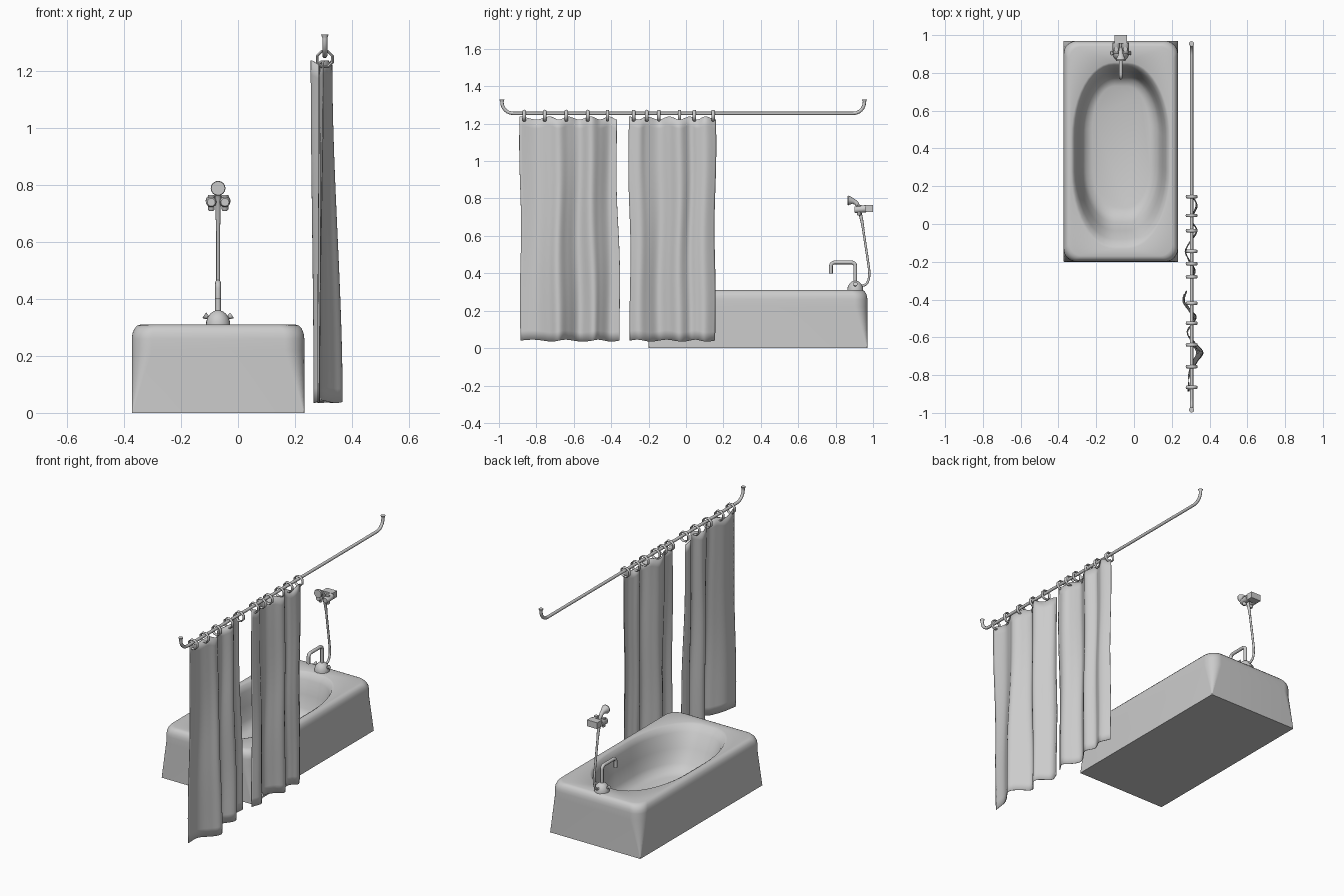
import bpy, bmesh, math
from mathutils import Vector

if "Cube" in bpy.data.objects:
    bpy.data.objects.remove(bpy.data.objects["Cube"])

CX = -0.07     # centre line of bath and taps
ROD_X, ROD_Z = 0.305, 1.255


def finish(name, bm, angle=40):
    bmesh.ops.remove_doubles(bm, verts=bm.verts, dist=0.00005)
    bmesh.ops.recalc_face_normals(bm, faces=bm.faces)
    me = bpy.data.meshes.new(name)
    bm.to_mesh(me)
    bm.free()
    ob = bpy.data.objects.new(name, me)
    bpy.context.collection.objects.link(ob)
    bpy.ops.object.select_all(action='DESELECT')
    ob.select_set(True)
    bpy.context.view_layer.objects.active = ob
    bpy.ops.object.shade_smooth_by_angle(angle=math.radians(angle))
    return ob


def loft(name, rings, angle=40, loop=False):
    bm = bmesh.new()
    rows = [[bm.verts.new(p) for p in r] for r in rings]
    n = len(rows[0])
    pairs = list(zip(rows, rows[1:])) + ([(rows[-1], rows[0])] if loop else [])
    for a, b in pairs:
        for i in range(n):
            j = (i + 1) % n
            bm.faces.new((a[i], a[j], b[j], b[i]))
    if not loop:
        bm.faces.new(rows[0])
        bm.faces.new(rows[-1])
    return finish(name, bm, angle)


def circle(c, d, r, n=12):
    d = Vector(d).normalized()
    ref = Vector((1, 0, 0)) if abs(d.x) < 0.9 else Vector((0, 0, 1))
    u = (ref - d * ref.dot(d)).normalized()
    v = d.cross(u)
    return [Vector(c) + u * r * math.cos(2 * math.pi * i / n) + v * r * math.sin(2 * math.pi * i / n)
            for i in range(n)]


def tube(name, pts, radii, n=12):
    pts = [Vector(p) for p in pts]
    if not isinstance(radii, (list, tuple)):
        radii = [radii] * len(pts)
    last = len(pts) - 1
    return loft(name, [circle(p, pts[min(i + 1, last)] - pts[max(i - 1, 0)], radii[i], n)
                       for i, p in enumerate(pts)])


def yz(x, pts):
    return [(x, y, z) for y, z in pts]


def bend(y, z, r, a0, a1, n=6):
    return [(y + r * math.cos(math.radians(a0 + (a1 - a0) * i / n)),
             z + r * math.sin(math.radians(a0 + (a1 - a0) * i / n))) for i in range(n + 1)]


def smooth_path(pts, steps=6):
    p = [Vector(q) for q in pts]
    p = [2 * p[0] - p[1]] + p + [2 * p[-1] - p[-2]]
    out = []
    for a, b, c, d in zip(p, p[1:], p[2:], p[3:]):
        for s in range(steps):
            t = s / steps
            out.append(0.5 * (2 * b + (c - a) * t + (2 * a - 5 * b + 4 * c - d) * t ** 2
                              + (3 * b - a - 3 * c + d) * t ** 3))
    return out + [p[-2]]


# Bath: rounded rectangles lofted up the outside, over the rim and into the bowl
def bath_ring(hw, y0, y1, rx, ry, z, k=12):
    pts = []
    for q, (sx, sy) in enumerate(((1, 1), (-1, 1), (-1, -1), (1, -1))):
        cx = CX + sx * (hw - rx)
        cy = (y1 - ry) if sy > 0 else (y0 + ry)
        for i in range(k + 1):
            a = math.pi / 2 * (q + i / k)
            pts.append((cx + rx * math.cos(a), cy + ry * math.sin(a), z))
    return pts


levels = [(0.303, -0.20, 0.97, 0.002, 0.002, 0.0)]
levels += [(0.303, -0.20, 0.97, 0.07, 0.07, 0.22)]
for i in range(5):
    a = math.pi / 2 * i / 4
    e, h = 0.03 * (1 - math.cos(a)), 0.05 * math.sin(a)
    levels.append((0.303 - e, -0.20 + e, 0.97 - e, 0.07, 0.07, 0.26 + h))
levels += [
    (0.262, -0.13, 0.855, 0.225, 0.40, 0.31),
    (0.250, -0.115, 0.845, 0.215, 0.39, 0.304),
    (0.238, -0.08, 0.825, 0.205, 0.37, 0.27),
    (0.222, -0.035, 0.805, 0.19, 0.34, 0.19),
    (0.205, 0.01, 0.785, 0.17, 0.30, 0.115),
    (0.185, 0.045, 0.765, 0.15, 0.26, 0.08),
    (0.150, 0.085, 0.73, 0.12, 0.22, 0.065)]
loft("bath", [bath_ring(*l) for l in levels], 60)

# Mixer tap: domed base, spout, two knobs
TY = 0.905
tube("tap_base", [(CX, TY, z) for z in (0.305, 0.32, 0.335, 0.348, 0.357, 0.361)],
     [0.043, 0.042, 0.037, 0.028, 0.016, 0.004], 20)
for s, side in ((-1, "left"), (1, "right")):
    ax = Vector((s * 0.8, 0, 0.55)).normalized()
    o = Vector((CX + s * 0.024, TY, 0.326))
    tube(side + "_knob", [o, o + ax * 0.016, o + ax * 0.017, o + ax * 0.03],
         [0.006, 0.006, 0.008, 0.012])
spout = [(TY, 0.34), (TY, 0.36)] + bend(TY - 0.02, 0.438, 0.02, 0, 90) \
    + bend(0.795, 0.438, 0.02, 90, 180) + [(0.775, 0.40)]
tube("spout", yz(CX, spout), 0.010)

# Hand shower: hose, handle, head and wall holder
hose = smooth_path(yz(CX, [(0.915, 0.337), (0.95, 0.335), (0.972, 0.355), (0.98, 0.40),
                           (0.972, 0.47), (0.957, 0.57), (0.945, 0.65)]))
tube("hose", hose, 0.0065, 10)
handle = smooth_path(yz(CX, [(0.947, 0.64), (0.938, 0.69), (0.924, 0.745), (0.913, 0.772),
                             (0.893, 0.788)]), 4)
tube("shower_handle", handle, [0.007 + 0.006 * i / (len(handle) - 1) for i in range(len(handle))])
tube("shower_head", yz(CX, [(0.91, 0.775), (0.895, 0.785), (0.88, 0.788), (0.869, 0.789), (0.863, 0.789)]),
     [0.011, 0.014, 0.021, 0.026, 0.024], 16)


def box(name, x0, x1, y0, y1, z0, z1):
    loft(name, [[(x0, y0, z), (x1, y0, z), (x1, y1, z), (x0, y1, z)] for z in (z0, z1)], 30)


box("holder_plate", CX - 0.034, CX + 0.034, 0.955, 1.0, 0.727, 0.765)
for s, side in ((-1, "left"), (1, "right")):
    x = CX + s * 0.024
    tube(side + "_holder_fork", [(x, 0.90, 0.74), (x, 0.905, 0.74), (x, 0.96, 0.745)],
         [0.014, 0.018, 0.02], 14)
    tube(side + "_holder_prong", [(x, 0.925, 0.71), (x, 0.925, 0.715), (x, 0.925, 0.765)],
         [0.008, 0.012, 0.012])

# Curtain rod with upturned flared ends
rod = [(-0.984, 1.33), (-0.984, 1.318)] + bend(-0.924, 1.315, 0.06, 180, 270) \
    + bend(0.894, 1.315, 0.06, 270, 360) + [(0.954, 1.318), (0.954, 1.33)]
m = len(rod) - 2
tube("curtain_rod", yz(ROD_X, rod), [0.014] + [0.009] * m + [0.014])

# Curtain rings: octagonal hoops hanging on the rod
for n, y in enumerate((-0.865, -0.755, -0.64, -0.525, -0.42, -0.28, -0.21, -0.145, -0.035, 0.045, 0.145)):
    hoop = []
    for i in range(8):
        a = 2 * math.pi * (i + 0.5) / 8
        d = Vector((-math.sin(a), 0, math.cos(a)))
        u = Vector((math.cos(a), 0, math.sin(a)))
        c = Vector((ROD_X, y, 1.243)) + u * 0.029
        hoop.append([c + u * 0.005 * math.cos(b) + Vector((0, 0.009, 0)) * math.sin(b)
                     for b in (2 * math.pi * k / 8 for k in range(8))])
    loft("curtain_ring_%d" % (n + 1), hoop, 50, True)


# Curtains: fold profiles at top and bottom, blended down the height
def curtain(name, top, bottom, nz=24):
    t = smooth_path([(x, y, 0) for x, y in top])
    b = smooth_path([(x, y, 0) for x, y in bottom])
    bm = bmesh.new()
    grid = []
    for k in range(nz + 1):
        f = k / nz
        row = []
        for i, (p, q) in enumerate(zip(t, b)):
            g = f * f * (3 - 2 * f)
            x = p.x + (q.x - p.x) * g
            y = p.y + (q.y - p.y) * g + 0.006 * math.sin(f * 7 + p.y * 9) * math.sin(math.pi * f)
            zt = 1.23 + 0.008 * math.cos(i * math.pi / 6)
            zb = 0.04 + 0.005 * math.sin(i * 0.35)
            row.append(bm.verts.new((x, y, zt + (zb - zt) * f)))
        grid.append(row)
    for r, s in zip(grid, grid[1:]):
        for i in range(len(r) - 1):
            bm.faces.new((r[i], r[i + 1], s[i + 1], s[i]))
    ob = finish(name, bm, 60)
    mod = ob.modifiers.new("cloth", 'SOLIDIFY')
    mod.thickness = 0.003
    mod.offset = 0


curtain("front_curtain",
        [(0.30, -0.89), (0.288, -0.80), (0.31, -0.73), (0.33, -0.68), (0.305, -0.63),
         (0.285, -0.57), (0.318, -0.51), (0.29, -0.46), (0.258, -0.41), (0.265, -0.37)],
        [(0.285, -0.885), (0.295, -0.80), (0.335, -0.73), (0.366, -0.68), (0.325, -0.63),
         (0.28, -0.57), (0.33, -0.50), (0.305, -0.46), (0.268, -0.41), (0.28, -0.355)])
curtain("rear_curtain",
        [(0.305, -0.305), (0.315, -0.25), (0.295, -0.21), (0.276, -0.145), (0.30, -0.09),
         (0.33, -0.035), (0.30, 0.02), (0.315, 0.06), (0.328, 0.105), (0.305, 0.16)],
        [(0.30, -0.30), (0.325, -0.25), (0.30, -0.20), (0.27, -0.145), (0.30, -0.09),
         (0.335, -0.035), (0.305, 0.02), (0.32, 0.06), (0.335, 0.10), (0.305, 0.155)])
